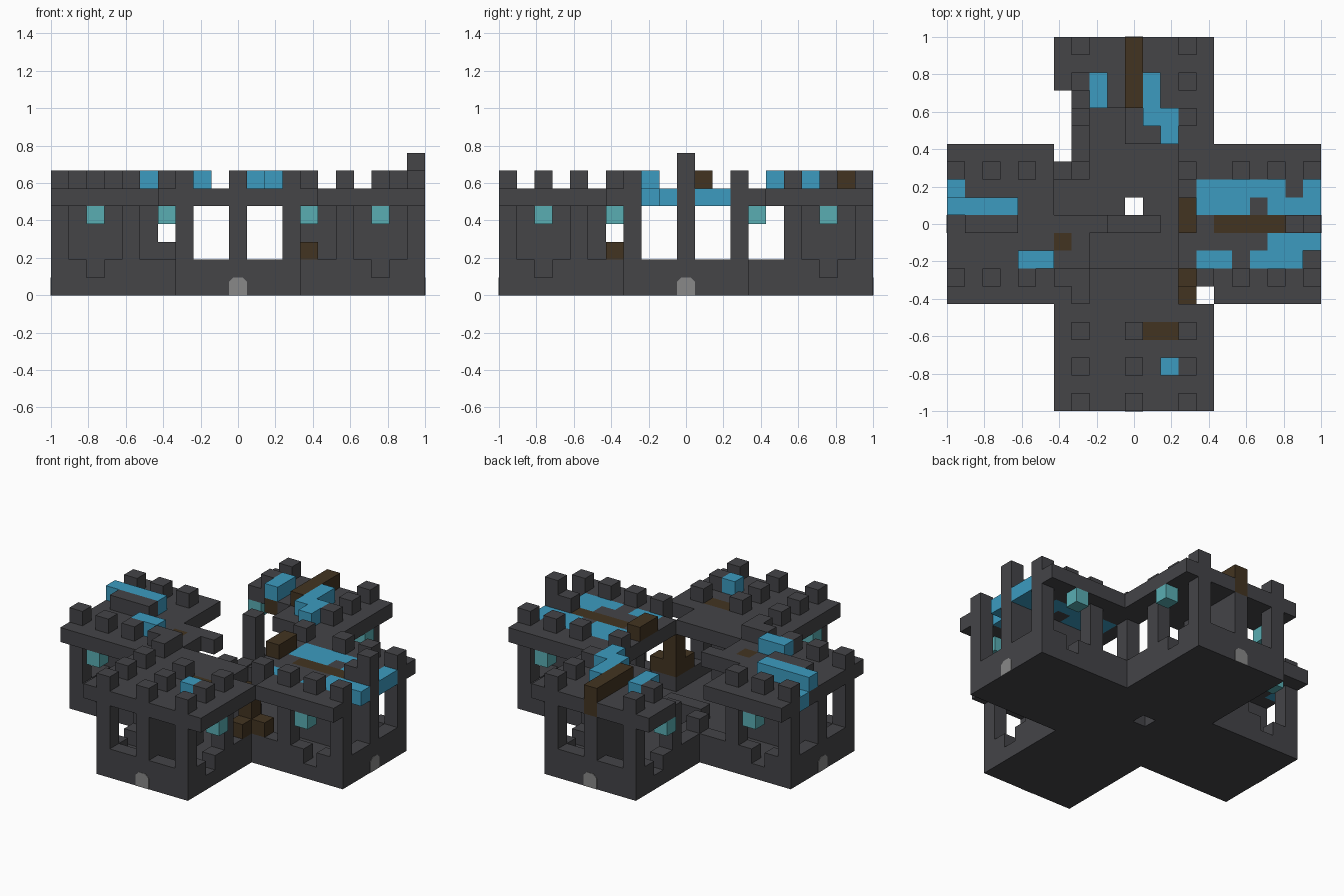
import bpy, bmesh, math
from mathutils import Matrix

cube = bpy.data.objects.get("Cube")
if cube:
    bpy.data.objects.remove(cube)

N = 21                 # cells along the longest side
U = 2 / N              # cell size


def material(name, rgb):
    m = bpy.data.materials.new(name)
    m.use_nodes = True
    m.diffuse_color = (*rgb, 1)
    m.node_tree.nodes["Principled BSDF"].inputs["Base Color"].default_value = (*rgb, 1)
    return m


STONE = material("dark stone", (0.058, 0.058, 0.064))
WATER = material("blue", (0.045, 0.33, 0.53))
LAMP = material("teal", (0.1, 0.42, 0.45))
WOOD = material("dark wood", (0.055, 0.034, 0.015))
DOOR = material("light grey", (0.25, 0.25, 0.25))

cells = {}             # (i, j, k) -> part name
parts = {}             # part name -> material


def fill(part, mat, i, j, k):
    """Fill the inclusive cell ranges i, j, k with a part."""
    parts[part] = mat
    span = lambda r: range(r[0], r[1] + 1) if isinstance(r, tuple) else (r,)
    for a in span(i):
        for b in span(j):
            for c in span(k):
                cells[a, b, c] = part


def clear(i, j, k):
    fill("gap", None, i, j, k)
    for key in [c for c in cells if cells[c] == "gap"]:
        del cells[key]
    del parts["gap"]


def turned(i, j, quarter):
    for _ in range(quarter):
        i, j = N - 1 - j, i
    return i, j


# Cross-shaped floor, parapet ring and overhanging deck
for k, lo, hi, part in ((0, 7, 13, "floor"), (1, 7, 13, "base_wall"), (5, 6, 14, "deck")):
    fill(part, STONE, (0, N - 1), (lo, hi), k)
    fill(part, STONE, (lo, hi), (0, N - 1), k)
clear((1, 19), (8, 12), 1)
clear((8, 12), (1, 19), 1)
clear(10, 11, 0)

# Each arm: columns, notched sills, lamps under the eaves, battlements
for q in range(4):
    for i, j in ((7, 0), (10, 0), (13, 0), (7, 4), (13, 4), (7, 7)):
        fill("columns", STONE, *turned(i, j, q), (2, 4))
    for i in (7, 13):
        clear(*turned(i, 2, q), 1)
        for j in (0, 2, 4):
            fill("battlements", STONE, *turned(i, j, q), 6)
    for i in (6, 14):
        fill("lamps", LAMP, *turned(i, 2, q), 4)

# Partition wall along the middle of each arm
fill("partitions", STONE, (1, 5), 10, (1, 4))
fill("partitions", STONE, (14, 19), 10, (1, 4))
fill("partitions", STONE, 10, (1, 5), (1, 4))
fill("partitions", STONE, 10, (16, 19), (1, 4))
for k in (2, 4):
    fill("partitions", STONE, 6, 10, k)
    fill("partitions", STONE, 10, 6, k)
fill("centre_step", STONE, (9, 11), 10, 1)

# Collapsed middle and broken corners of the deck
clear((8, 12), (8, 14), 5)
clear((6, 7), (11, 17), 5)
clear((8, 9), (15, 16), 5)
clear((13, 14), 6, 5)
clear(13, 7, 5)
clear(20, 8, 5)
clear(7, 13, (3, 4))
clear(7, 16, 6)
fill("deck", STONE, (6, 8), 10, 5)

# Extra battlements
for i, j in ((10, 0), (10, 2), (10, 4), (7, 7), (6, 7), (7, 6), (14, 7), (13, 13), (19, 10)):
    fill("battlements", STONE, i, j, 6)
fill("battlements", STONE, (1, 3), 10, 6)
fill("tall_post", STONE, 20, 10, (2, 7))

# Blue patches set into the deck
for i, j in (((14, 16), (11, 12)), (17, 12), (18, (11, 12)), (19, 11), (20, (11, 12)),
             ((14, 15), 8), ((17, 19), 8), ((18, 20), 9), (0, 12)):
    fill("sunken_blue_blocks", WATER, i, j, 5)

# Blue blocks lying on the deck
for i, j in (((0, 3), 11), ((4, 5), 8), (12, 2), (8, (17, 18)), (11, (16, 18)), (12, (15, 16))):
    fill("raised_blue_blocks", WATER, i, j, 6)

# Wooden beams and the fallen corner post
fill("back_beam", WOOD, 10, (17, 20), 6)
fill("back_beam", WOOD, 10, 20, 5)
fill("side_beam", WOOD, (15, 18), 10, 5)
fill("inner_beam", WOOD, 13, (10, 11), 6)
fill("deck_planks", WOOD, (11, 12), 4, 5)
fill("deck_planks", WOOD, 6, 9, 5)
fill("deck_planks", WOOD, 8, 17, 5)
fill("corner_post", WOOD, 13, 7, (2, 4))
fill("corner_post", WOOD, 14, 7, 2)
fill("corner_post", WOOD, 13, 6, 2)


def add_object(name, bm, mat):
    bmesh.ops.recalc_face_normals(bm, faces=bm.faces)
    mesh = bpy.data.meshes.new(name)
    bm.to_mesh(mesh)
    bm.free()
    mesh.materials.append(mat)
    obj = bpy.data.objects.new(name, mesh)
    bpy.context.collection.objects.link(obj)
    return obj


def build_part(name, mat):
    """Join the part's cubes and keep only outer faces."""
    bm = bmesh.new()
    for (i, j, k), part in cells.items():
        if part != name:
            continue
        for axis in range(3):
            for side in (0, 1):
                near = [i, j, k]
                near[axis] += 2 * side - 1
                if tuple(near) in cells:
                    continue
                ring = []
                for u, v in ((0, 0), (1, 0), (1, 1), (0, 1)) if side else ((0, 0), (0, 1), (1, 1), (1, 0)):
                    corner = [i, j, k]
                    corner[axis] += side
                    corner[(axis + 1) % 3] += u
                    corner[(axis + 2) % 3] += v
                    ring.append(bm.verts.new((corner[0] * U - 1, corner[1] * U - 1, corner[2] * U)))
                bm.faces.new(ring)
    mesh = bpy.data.meshes.new(name)
    bmesh.ops.remove_doubles(bm, verts=bm.verts, dist=U / 100)
    bm.to_mesh(mesh)
    bm.free()
    mesh.materials.append(mat)
    bpy.context.collection.objects.link(bpy.data.objects.new(name, mesh))


for name, mat in parts.items():
    build_part(name, mat)

# Small clipped-top door plate at the end of each arm
for q in range(4):
    bm = bmesh.new()
    h, c = U / 2, U / 4
    outline = ((-h, 0), (h, 0), (h, U - c), (h - c, U), (c - h, U), (-h, U - c))
    face = bm.faces.new([bm.verts.new((x, -1.002, z)) for x, z in outline])
    out = bmesh.ops.extrude_face_region(bm, geom=[face])
    moved = [v for v in out["geom"] if isinstance(v, bmesh.types.BMVert)]
    bmesh.ops.translate(bm, verts=moved, vec=(0, 0.004, 0))
    bm.transform(Matrix.Rotation(q * math.pi / 2, 4, "Z"))
    add_object(f"door_{q + 1}", bm, DOOR)
